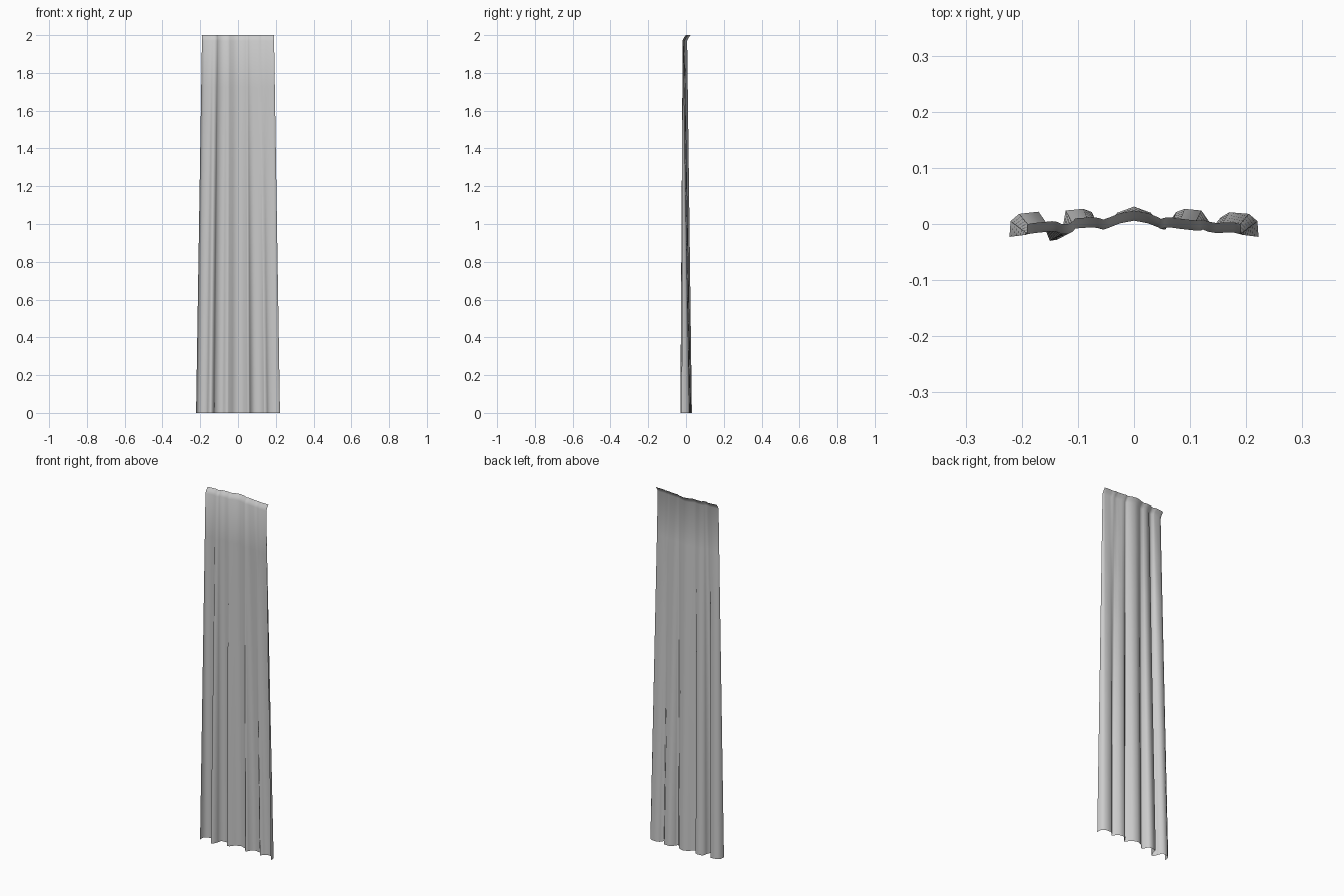
import bpy, bmesh

# Hem profile: x, y along the pleats, left to right
hem = [(-.222, -.023), (-.220, .005), (-.205, .018), (-.170, .022), (-.160, -.005),
       (-.150, -.030), (-.137, -.028), (-.126, 0), (-.122, .024), (-.090, .027),
       (-.075, .021), (-.063, -.008), (-.050, -.006), (-.030, .020), (0, .031),
       (.030, .020), (.050, -.006), (.056, -.010), (.063, .003), (.075, .021),
       (.090, .027), (.120, .024), (.137, 0), (.143, -.007), (.155, .012),
       (.170, .021), (.205, .018), (.220, .005), (.222, -.023)]
# Depth of the same points where the cloth is gathered just below the top
neck = [-.019, -.018, -.016, -.013, -.014, -.018, -.018, -.013, -.008, -.006,
        -.007, -.010, -.006, .001, .006, .001, -.006, -.009, -.007, -.006,
        -.008, -.011, -.012, -.010, -.014, -.016, -.015, -.018, -.019]

# Rows: height, blend from hem to neck, backward flare of the heading
rows = [(i * 1.97 / 8, i / 8, 0) for i in range(9)]
rows += [(1.985, 1, .007), (2.0, 1, .018)]

# Curtain sheet lofted through the rows
bm = bmesh.new()
grid = []
for z, t, flare in rows:
    grid.append([bm.verts.new((x * (1 - .14 * t), y * (1 - t) + n * t + flare, z))
                 for (x, y), n in zip(hem, neck)])
for a, b in zip(grid, grid[1:]):
    for i in range(len(hem) - 1):
        bm.faces.new((a[i], a[i + 1], b[i + 1], b[i]))
for f in bm.faces:
    f.smooth = True
mesh = bpy.data.meshes.new("curtain_panel")
bm.to_mesh(mesh)
bm.free()
curtain = bpy.data.objects.new("curtain_panel", mesh)
bpy.context.collection.objects.link(curtain)
